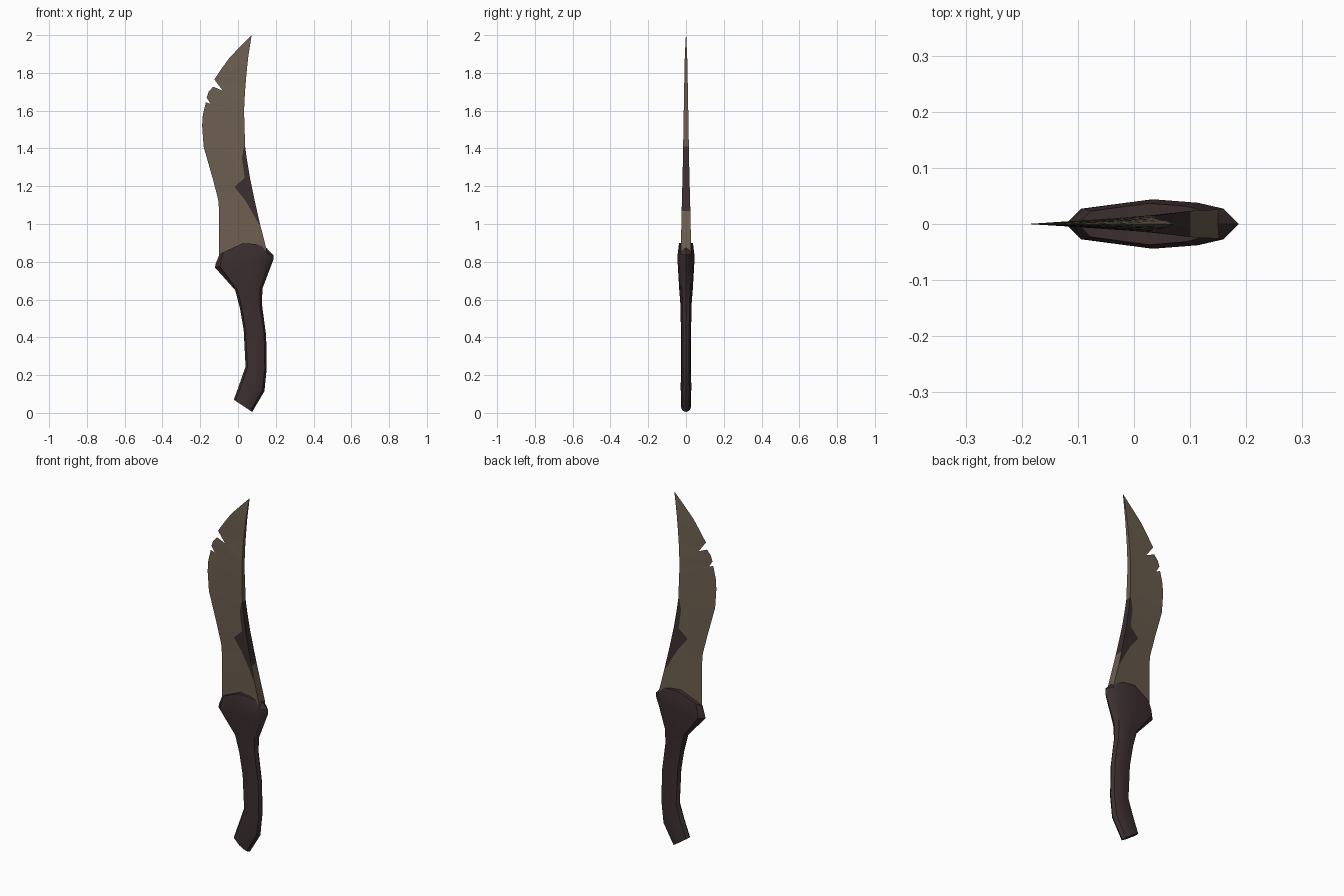
import bpy, bmesh, math

if "Cube" in bpy.data.objects:
    bpy.data.objects.remove(bpy.data.objects["Cube"])


def material(name, rgb):
    m = bpy.data.materials.new(name)
    m.diffuse_color = (*rgb, 1)
    m.use_nodes = True
    m.node_tree.nodes["Principled BSDF"].inputs["Base Color"].default_value = m.diffuse_color
    return m


bone = material("dull_bronze", (0.150, 0.113, 0.079))
dark = material("dark_brown", (0.045, 0.028, 0.029))


def finish(bm, name, mats, angle):
    bmesh.ops.remove_doubles(bm, verts=bm.verts, dist=0.0005)
    bmesh.ops.recalc_face_normals(bm, faces=bm.faces)
    me = bpy.data.meshes.new(name)
    bm.to_mesh(me)
    bm.free()
    for m in mats:
        me.materials.append(m)
    ob = bpy.data.objects.new(name, me)
    bpy.context.collection.objects.link(ob)
    bpy.context.view_layer.objects.active = ob
    ob.select_set(True)
    bpy.ops.object.shade_smooth_by_angle(angle=math.radians(angle))
    ob.select_set(False)


def lerp_at(table, z):
    for (z0, v0), (z1, v1) in zip(table, table[1:]):
        if z <= z1:
            return v0 + (v1 - v0) * max(0, z - z0) / (z1 - z0)
    return table[-1][1]


# Blade: wedge section from a sharp edge on the left to a flat spine on the right
spine = [(0.80, 0.155), (0.87, 0.15), (1.01, 0.114), (1.13, 0.087), (1.26, 0.06),
         (1.40, 0.038), (1.60, 0.032), (1.72, 0.038), (1.87, 0.052), (2.0, 0.072)]
half = [(0.80, 0.026), (1.0, 0.025), (1.3, 0.017), (1.6, 0.012), (1.87, 0.007), (2.0, 0.001)]
# width of the dark stain beside the spine, by height
stain = [(1.0, 0.0), (1.07, 0.03), (1.13, 0.052), (1.195, 0.092), (1.245, 0.028),
         (1.35, 0.025), (1.41, 0.0)]
# edge x, edge z, spine z; the nicks are at the middle of the upper half
rows = [(-0.10, 0.80, 0.80), (-0.10, 0.87, 0.87), (-0.10, 1.0, 1.0), (-0.10, 1.07, 1.07),
        (-0.105, 1.13, 1.13), (-0.122, 1.195, 1.195), (-0.135, 1.245, 1.245),
        (-0.165, 1.35, 1.35), (-0.182, 1.41, 1.41), (-0.19, 1.52, 1.50),
        (-0.186, 1.58, 1.54), (-0.17, 1.645, 1.56), (-0.145, 1.635, 1.59),
        (-0.166, 1.67, 1.61), (-0.155, 1.70, 1.63), (-0.132, 1.727, 1.65),
        (-0.08, 1.705, 1.70), (-0.125, 1.765, 1.765), (-0.085, 1.825, 1.825),
        (-0.045, 1.88, 1.88), (0.012, 1.94, 1.94), (0.071, 2.0, 2.0)]
bm = bmesh.new()
rings = []
for ex, ez, sz in rows:
    sx, h = lerp_at(spine, sz), lerp_at(half, sz)
    w = lerp_at(stain, sz) if 1.0 <= sz <= 1.41 else 0
    t = 1 - max(w, 0.006) / max(sx - ex, 0.02)
    mx, mz = ex + (sx - ex) * t, ez + (sz - ez) * t
    rings.append([bm.verts.new(p) for p in (
        (ex, 0, ez), (mx, -h * t, mz), (sx, -h, sz), (sx, h, sz), (mx, h * t, mz))])
for i, (a, b) in enumerate(zip(rings, rings[1:])):
    zc = (rows[i][2] + rows[i + 1][2]) / 2
    for k in range(5):
        n = (k + 1) % 5
        f = bm.faces.new((a[k], a[n], b[n], b[k]))
        f.material_index = int(k in (1, 2, 3) and 1.0 < zc < 1.41 and (k != 2 or zc > 1.05))
bm.faces.new(rings[0])
bm.faces.new(rings[-1])
finish(bm, "blade", (bone, dark), 25)

# Handle: faceted oval rings running from the pommel up to the flared guard
# left x, left z, right x, right z, half depth, arch of the ring
grip = [(-0.022, 0.07, 0.075, 0.005, 0.027, 0),
        (0.012, 0.165, 0.14, 0.115, 0.028, 0),
        (0.040, 0.245, 0.152, 0.235, 0.027, 0),
        (0.030, 0.44, 0.149, 0.41, 0.027, 0),
        (0.010, 0.555, 0.126, 0.58, 0.029, 0),
        (-0.015, 0.65, 0.130, 0.66, 0.036, 0),
        (-0.122, 0.77, 0.187, 0.81, 0.044, 0),
        (-0.118, 0.79, 0.187, 0.835, 0.044, 0.03),
        (-0.100, 0.835, 0.152, 0.872, 0.037, 0.045)]
section = [(0, 0), (0.09, 0.62), (0.5, 1), (0.76, 0.86), (0.91, 0.62), (1, 0)]
outline = [(t, -d) for t, d in section] + [(t, d) for t, d in section[-2:0:-1]]
bm = bmesh.new()
rings = []
for lx, lz, rx, rz, d, arch in grip:
    rings.append([bm.verts.new((lx + (rx - lx) * t, d * s,
                                lz + (rz - lz) * t + arch * math.sin(math.pi * t)))
                  for t, s in outline])
for a, b in zip(rings, rings[1:]):
    for k in range(len(outline)):
        n = (k + 1) % len(outline)
        bm.faces.new((a[k], a[n], b[n], b[k]))
bm.faces.new(rings[0])
# arched top closed by strips across the depth
top, count = rings[-1], len(outline)
bm.faces.new((top[0], top[1], top[-1]))
for k in range(1, 4):
    bm.faces.new((top[k], top[k + 1], top[count - k - 1], top[count - k]))
bm.faces.new((top[4], top[5], top[6]))
finish(bm, "handle", (dark,), 35)
